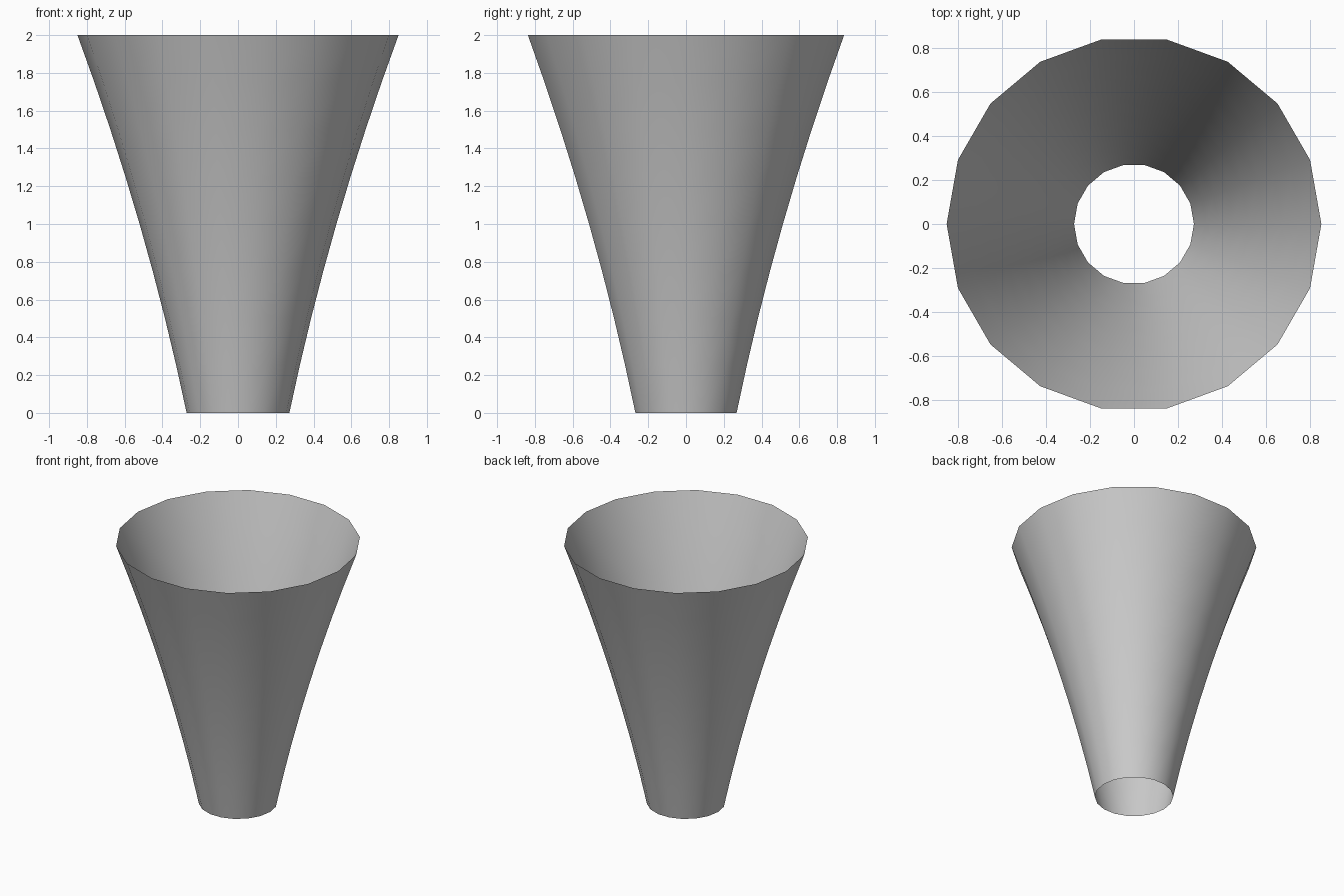
import bpy, bmesh, math

if "Cube" in bpy.data.objects:
    bpy.data.objects.remove(bpy.data.objects["Cube"])

SIDES, RINGS, HEIGHT = 18, 8, 2.0


def radius(z):
    # gently flaring profile, 0.272 at the base to 0.85 at the rim
    return 0.272 + 0.209 * z + 0.04 * z * z


# open flared funnel: single-walled, no caps
bm = bmesh.new()
rings = []
for i in range(RINGS + 1):
    z = HEIGHT * i / RINGS
    r = radius(z)
    rings.append([bm.verts.new((r * math.cos(math.tau * k / SIDES),
                                r * math.sin(math.tau * k / SIDES), z))
                  for k in range(SIDES)])
for low, high in zip(rings, rings[1:]):
    for k in range(SIDES):
        n = (k + 1) % SIDES
        face = bm.faces.new((low[k], low[n], high[n], high[k]))
        face.smooth = True

mesh = bpy.data.meshes.new("flared_cone")
bm.to_mesh(mesh)
bm.free()
cone = bpy.data.objects.new("flared_cone", mesh)
bpy.context.collection.objects.link(cone)
